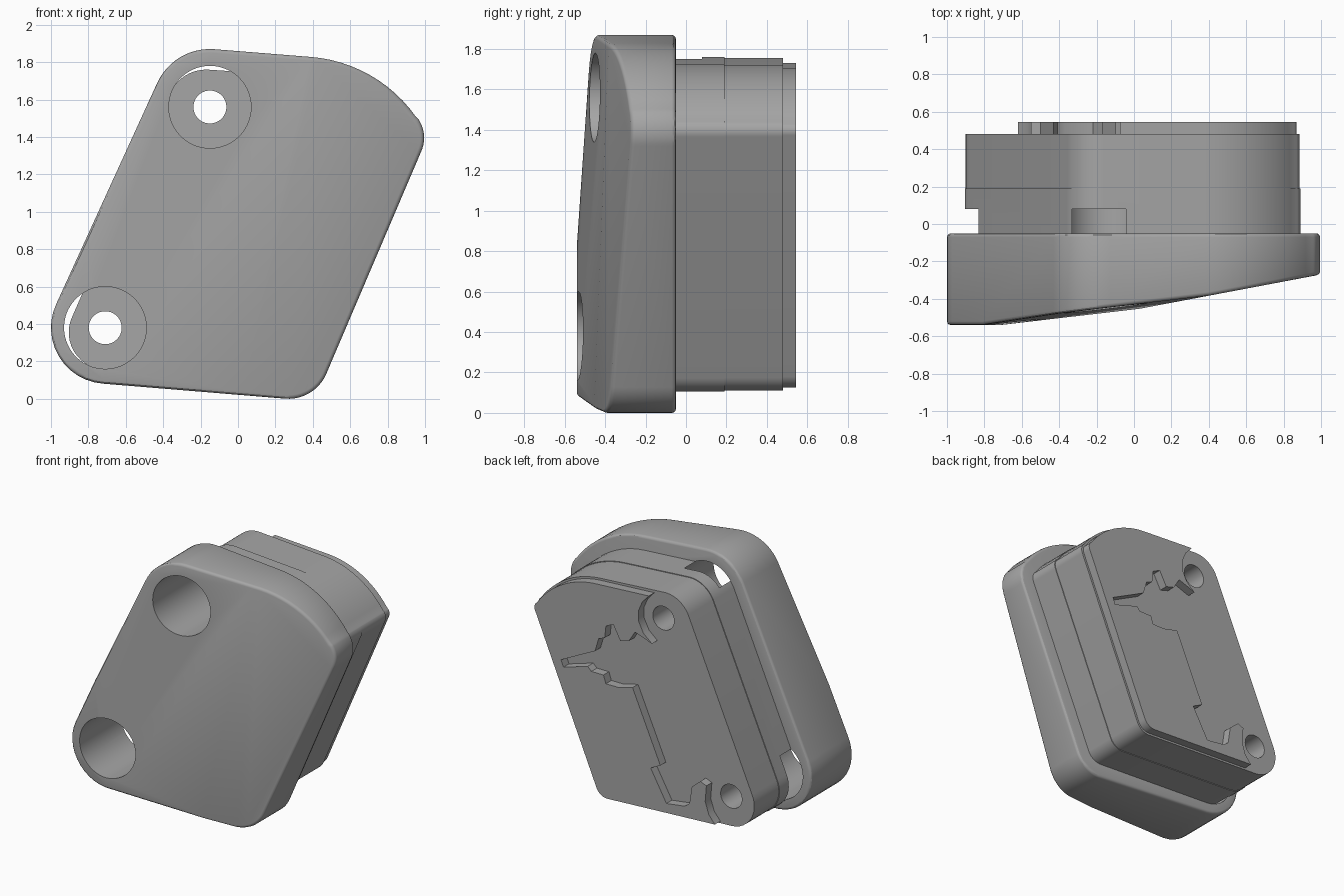
import bpy, bmesh, math
from mathutils import Vector

cube = bpy.data.objects.get("Cube")
if cube:
    bpy.data.objects.remove(cube, do_unlink=True)

# Single grey finish
grey = bpy.data.materials.new("plain grey")
grey.use_nodes = True
colour = (0.38, 0.38, 0.38, 1)
grey.diffuse_color = colour
grey.node_tree.nodes["Principled BSDF"].inputs["Base Color"].default_value = colour

# Rounded corners, clockwise: centre x, centre z, radius, start angle, end angle
CROWN = [(0.33, 1.07, 0.76, 86, 35), (0.815, 1.395, 0.18, 35, -25)]
FOOT = (0.27, 0.22, 0.22, -25, -94)
FLANGE = [(-0.15, 1.56, 0.31, 155, 86), *CROWN, FOOT, (-0.7, 0.38, 0.3, -94, -205)]
BLOCK = [(-0.17, 1.55, 0.315, 155, 86), *CROWN, FOOT, (-0.705, 0.355, 0.305, -94, -205)]
HOLES = [(-0.15, 1.56), (-0.71, 0.38)]


def outline(corners, inset=0.0, steps=12):
    points = []
    for cx, cz, r, start, end in corners:
        for i in range(steps + 1):
            a = math.radians(start + (end - start) * i / steps)
            points.append((cx + (r - inset) * math.cos(a), cz + (r - inset) * math.sin(a)))
    return points


def prism(name, points, y0, y1, cuts=()):
    """Extrude an x-z outline from y0 to y1, then slice off the front with planes."""
    bm = bmesh.new()
    face = bm.faces.new([bm.verts.new((x, y0, z)) for x, z in points])
    ext = bmesh.ops.extrude_face_region(bm, geom=[face])
    moved = [v for v in ext["geom"] if isinstance(v, bmesh.types.BMVert)]
    bmesh.ops.translate(bm, verts=moved, vec=(0, y1 - y0, 0))
    bmesh.ops.remove_doubles(bm, verts=bm.verts, dist=0.002)
    for co, normal in cuts:
        res = bmesh.ops.bisect_plane(bm, geom=bm.verts[:] + bm.edges[:] + bm.faces[:],
                                     plane_co=co, plane_no=normal, clear_outer=True)
        rim = [e for e in res["geom_cut"] if isinstance(e, bmesh.types.BMEdge)]
        bmesh.ops.contextual_create(bm, geom=[e for e in rim if e.is_boundary])
    bmesh.ops.remove_doubles(bm, verts=bm.verts, dist=0.004)
    bmesh.ops.recalc_face_normals(bm, faces=bm.faces)
    mesh = bpy.data.meshes.new(name)
    bm.to_mesh(mesh)
    bm.free()
    mesh.materials.append(grey)
    ob = bpy.data.objects.new(name, mesh)
    bpy.context.collection.objects.link(ob)
    return ob


def activate(ob):
    bpy.ops.object.select_all(action="DESELECT")
    ob.select_set(True)
    bpy.context.view_layer.objects.active = ob


def soften(ob, width):
    activate(ob)
    mod = ob.modifiers.new("soft edges", "BEVEL")
    mod.width, mod.segments = width, 3
    mod.limit_method, mod.angle_limit = "ANGLE", math.radians(40)
    mod.use_clamp_overlap = False
    bpy.ops.object.modifier_apply(modifier=mod.name)


def drill(ob, radius, y0, y1):
    for x, z in HOLES:
        cutter = prism("cutter", outline([(x, z, radius, 0, -354)], steps=59), y0, y1)
        cutter.hide_render = True
        activate(ob)
        mod = ob.modifiers.new("drill", "BOOLEAN")
        mod.operation, mod.object, mod.solver = "DIFFERENCE", cutter, "EXACT"
        bpy.ops.object.modifier_apply(modifier=mod.name)
        bpy.data.objects.remove(cutter, do_unlink=True)


# Front flange with a face sloping back towards one side
slopes = [
    (Vector((-0.75, -0.54, 0.4)), Vector((0.118, -1, 0.015))),
    (Vector((0.1, -0.44, 0.4)), Vector((0.189, -1, 0))),
]
flange = prism("front_flange", outline(FLANGE), -0.54, -0.05, slopes)
soften(flange, 0.02)

# Inner block in two steps, divided by a fine seam
front_block = prism("front_block", outline(BLOCK, 0.105), -0.05, 0.19)
rear_block = prism("rear_block", outline(BLOCK, 0.11), 0.19, 0.48)

# Counterbores break through the block side; bolt holes run right through
for part in (flange, front_block):
    drill(part, 0.22, -0.8, 0.08)
for part in (front_block, rear_block):
    drill(part, 0.088, -0.2, 0.7)

# Raised rear plate with a stepped edge, from the foot up to the upper hole
stepped_edge = [
    (-0.62, 0.17), (-0.57, 0.23), (-0.54, 0.32), (-0.55, 0.44), (-0.5, 0.46), (-0.43, 0.4),
    (-0.41, 0.27), (-0.37, 0.24), (-0.22, 0.22), (-0.09, 0.45), (-0.17, 0.49),
    (0.06, 1.01), (0.18, 0.98), (0.28, 0.98), (0.3, 1.04), (0.4, 1.04), (0.43, 1.07),
    (0.63, 1.01), (0.65, 1.06), (0.37, 1.2), (0.34, 1.3), (0.29, 1.32), (0.28, 1.41),
    (0.22, 1.44), (0.16, 1.33), (0.09, 1.35), (0.04, 1.43), (-0.1, 1.38),
    (-0.03, 1.44), (0.01, 1.52), (0.01, 1.6), (-0.02, 1.67), (-0.075, 1.73),
]
plate = prism("rear_plate", outline([*CROWN, FOOT], 0.125) + stepped_edge, 0.48, 0.545)

for part in (flange, front_block, rear_block, plate):
    activate(part)
    bpy.ops.object.shade_smooth_by_angle(angle=math.radians(30))
